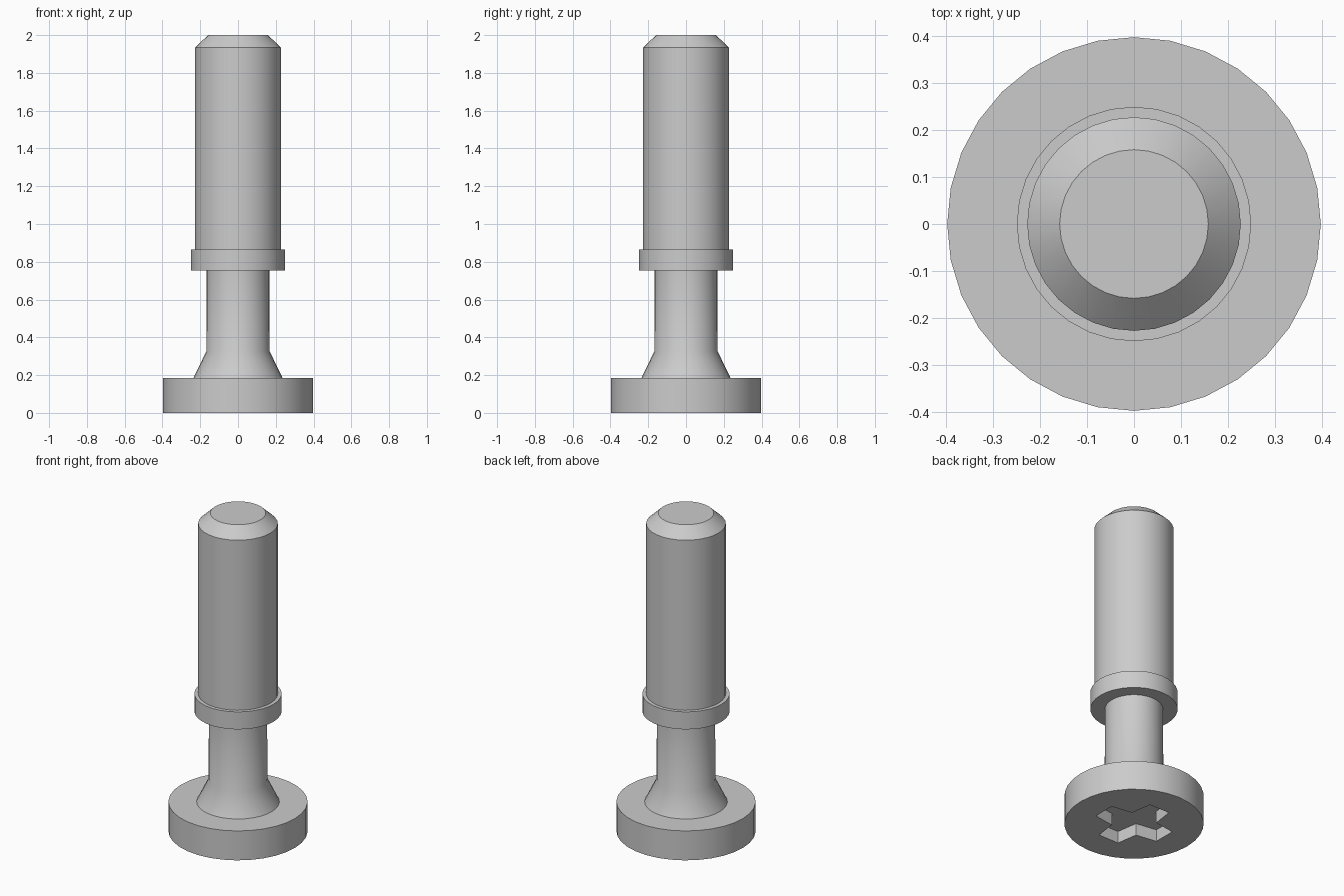
import bpy, bmesh, math

SIDES = 32

cube = bpy.data.objects.get("Cube")
if cube:
    bpy.data.objects.remove(cube, do_unlink=True)

# Single metal colour
metal = bpy.data.materials.new("grey_metal")
metal.use_nodes = True
grey = (0.6, 0.6, 0.6, 1)
metal.diffuse_color = grey
metal.node_tree.nodes["Principled BSDF"].inputs["Base Color"].default_value = grey


def make_object(name, bm):
    bmesh.ops.recalc_face_normals(bm, faces=bm.faces)
    mesh = bpy.data.meshes.new(name)
    bm.to_mesh(mesh)
    bm.free()
    mesh.materials.append(metal)
    obj = bpy.data.objects.new(name, mesh)
    bpy.context.collection.objects.link(obj)
    return obj


def select_only(obj):
    bpy.ops.object.select_all(action='DESELECT')
    obj.select_set(True)
    bpy.context.view_layer.objects.active = obj


def turned(name, profile):
    """Closed round part from (radius, height) pairs, bottom to top."""
    bm = bmesh.new()
    rings = []
    for r, z in profile:
        rings.append([bm.verts.new((r * math.sin(a), r * math.cos(a), z))
                      for a in (math.tau * i / SIDES for i in range(SIDES))])
    for low, high in zip(rings, rings[1:]):
        for i in range(SIDES):
            j = (i + 1) % SIDES
            bm.faces.new((low[i], low[j], high[j], high[i]))
    bm.faces.new(rings[0])
    bm.faces.new(rings[-1])
    return make_object(name, bm)


def cross_cutter(tip, tip_half, root, bottom, top):
    """Cross-shaped prism with four slightly tapered arms."""
    bm = bmesh.new()
    verts = []
    for k in range(4):
        c, s = math.cos(k * math.pi / 2), math.sin(k * math.pi / 2)
        for x, y in ((tip, -tip_half), (tip, tip_half), (root, root)):
            verts.append(bm.verts.new((x * c - y * s, x * s + y * c, bottom)))
    face = bm.faces.new(verts)
    new = bmesh.ops.extrude_face_region(bm, geom=[face])["geom"]
    moved = [v for v in new if isinstance(v, bmesh.types.BMVert)]
    bmesh.ops.translate(bm, verts=moved, vec=(0, 0, top - bottom))
    return make_object("recess_cutter", bm)


# Turned parts
head = turned("head", [(0.397, 0), (0.397, 0.185)])
neck = turned("neck", [(0.236, 0.185), (0.168, 0.325), (0.166, 0.755)])
collar = turned("collar", [(0.249, 0.755), (0.249, 0.865)])
shank = turned("shank", [(0.227, 0.865), (0.227, 1.935), (0.158, 2.0)])

# Cross recess in the underside of the head
cutter = cross_cutter(0.225, 0.07, 0.09, -0.05, 0.075)
cutter.hide_render = True
cut = head.modifiers.new("cross_recess", 'BOOLEAN')
cut.operation = 'DIFFERENCE'
cut.solver = 'EXACT'
cut.object = cutter
select_only(head)
bpy.ops.object.modifier_apply(modifier=cut.name)
bpy.data.objects.remove(cutter, do_unlink=True)

# Smooth round sides, sharp rims
for part in (head, neck, collar, shank):
    select_only(part)
    bpy.ops.object.shade_smooth_by_angle(angle=math.radians(30))
